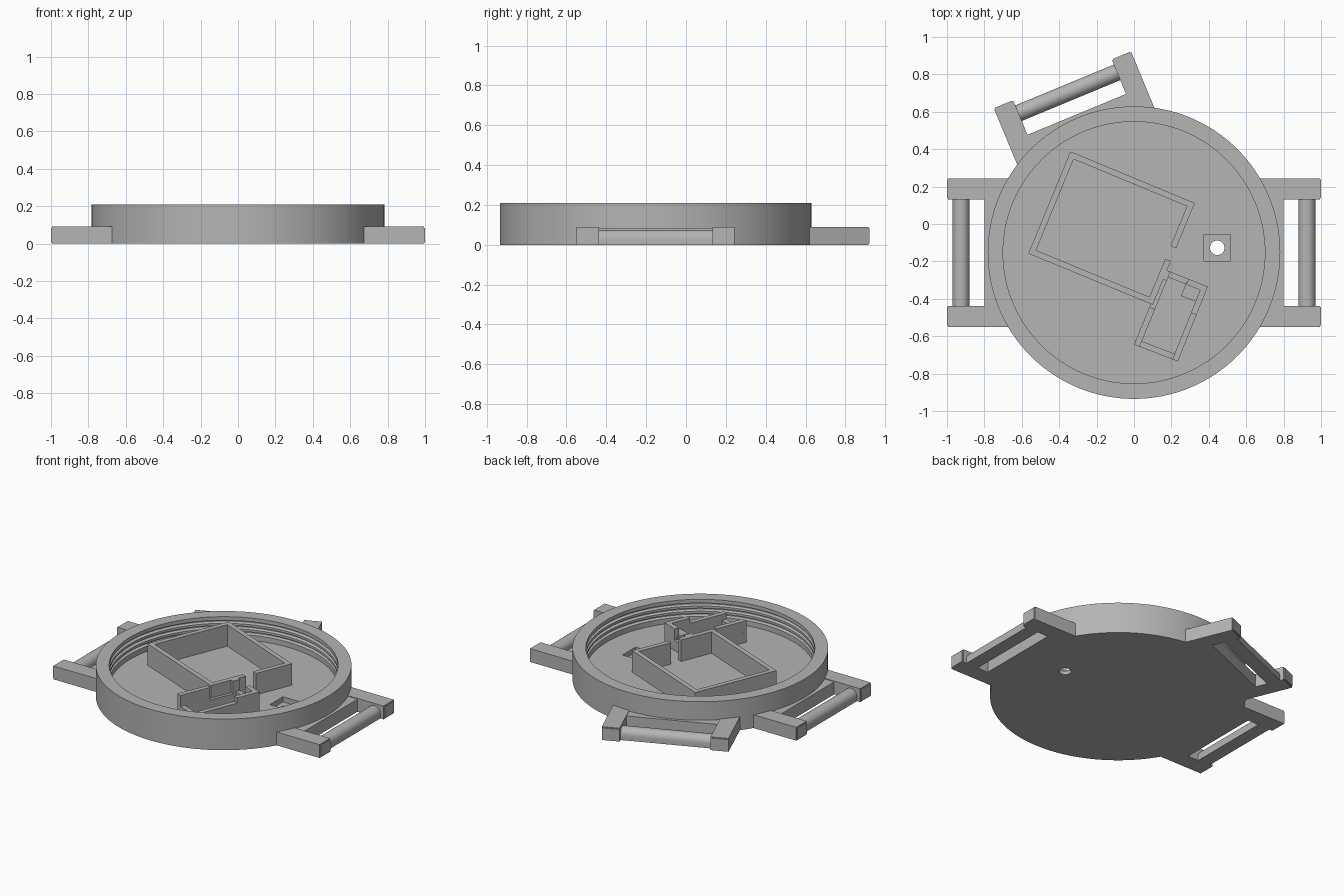
import bpy, bmesh, math
from mathutils import Vector, Matrix

if "Cube" in bpy.data.objects:
    bpy.data.objects.remove(bpy.data.objects["Cube"])

CENTRE = Vector((0, -0.153, 0))
FLOOR = 0.06
TOP = 0.205

grey = bpy.data.materials.new("plain grey")
grey.use_nodes = True
grey.diffuse_color = (0.46, 0.46, 0.46, 1)
grey.node_tree.nodes["Principled BSDF"].inputs["Base Color"].default_value = (0.46, 0.46, 0.46, 1)


def finish(name, bm, smooth=False):
    bmesh.ops.recalc_face_normals(bm, faces=bm.faces)
    mesh = bpy.data.meshes.new(name)
    bm.to_mesh(mesh)
    bm.free()
    mesh.materials.append(grey)
    obj = bpy.data.objects.new(name, mesh)
    bpy.context.collection.objects.link(obj)
    if smooth:
        bpy.ops.object.select_all(action="DESELECT")
        bpy.context.view_layer.objects.active = obj
        obj.select_set(True)
        bpy.ops.object.shade_smooth_by_angle(angle=math.radians(30))
    return obj


def prism(bm, points, direction):
    """Extrude a closed outline of 3D points along a direction."""
    face = bm.faces.new([bm.verts.new(p) for p in points])
    result = bmesh.ops.extrude_face_region(bm, geom=[face], use_keep_orig=True)
    verts = [v for v in result["geom"] if isinstance(v, bmesh.types.BMVert)]
    bmesh.ops.translate(bm, vec=direction, verts=verts)


def block(bm, x0, x1, y0, y1, z0, z1):
    prism(bm, [(x0, y0, z0), (x1, y0, z0), (x1, y1, z0), (x0, y1, z0)], (0, 0, z1 - z0))


def wall(name, start, end, f0=0, f1=1, z1=TOP, z0=FLOOR - 0.01, thick=0.032):
    """Thin upright wall; its thickness lies to the left of start-to-end."""
    a, b = Vector(start), Vector(end)
    p, q = a.lerp(b, f0), a.lerp(b, f1)
    d = (b - a).normalized()
    n = Vector((-d.y, d.x)) * thick
    bm = bmesh.new()
    prism(bm, [(v.x, v.y, z0) for v in (p, q, q + n, p + n)], (0, 0, z1 - z0))
    return finish(name, bm)


# Round tray with thread grooves inside the rim
profile = [(0, 0), (0.782, 0), (0.782, 0.21), (0.70, 0.21)]
for z in (0.185, 0.15, 0.115):
    profile += [(0.70, z), (0.72, z - 0.006), (0.72, z - 0.014), (0.70, z - 0.02)]
profile += [(0.70, FLOOR), (0, FLOOR)]
bm = bmesh.new()
verts = [bm.verts.new((r, 0, z)) for r, z in profile]
edges = [bm.edges.new(pair) for pair in zip(verts, verts[1:])]
bmesh.ops.spin(bm, geom=verts + edges, axis=(0, 0, 1), cent=(0, 0, 0),
               angle=math.tau, steps=128, use_duplicate=False)
bmesh.ops.remove_doubles(bm, verts=bm.verts, dist=0.0001)
bmesh.ops.translate(bm, vec=CENTRE, verts=bm.verts)
tray = finish("round_tray", bm, smooth=True)

# Square pocket and through hole in the floor
bm = bmesh.new()
block(bm, 0.375, 0.515, -0.197, -0.057, 0.025, 0.12)
pocket = finish("pocket_cutter", bm)
bm = bmesh.new()
bmesh.ops.create_cone(bm, cap_ends=True, segments=32, radius1=0.039, radius2=0.039, depth=0.3,
                      matrix=Matrix.Translation((0.445, -0.127, 0)))
hole = finish("hole_cutter", bm)
for cutter in (pocket, hole):
    cutter.hide_render = True
    cutter.hide_set(True)
    mod = tray.modifiers.new(cutter.name, "BOOLEAN")
    mod.operation = "DIFFERENCE"
    mod.solver = "EXACT"
    mod.object = cutter

# Three strap handles, each a pair of arms, a web and a rounded bar
for label, angle in (("left", 0), ("right", 180), ("back", 112.5)):
    turn = Matrix.Translation(CENTRE) @ Matrix.Rotation(math.radians(angle), 4, "Z")
    bm = bmesh.new()
    for side in (-1, 1):
        y0, y1 = sorted((side * 0.285, side * 0.397))
        block(bm, 0.645, 1.0, y0, y1, 0, 0.09)
    bmesh.ops.bevel(bm, geom=[e for e in bm.edges if all(v.co.x > 0.9 or v.co.z > 0.05 for v in e.verts)
                              and e.calc_length() < 0.2],
                    offset=0.006, segments=2, affect="EDGES")
    bm.transform(turn)
    finish(label + "_handle_arms", bm)

    bm = bmesh.new()
    block(bm, 0.712, 0.80, -0.29, 0.29, 0, 0.085)
    bm.transform(turn)
    finish(label + "_handle_web", bm)

    bm = bmesh.new()
    arc = [math.pi * i / 12 for i in range(13)]
    outline = [(0.88, -0.29, 0), (0.97, -0.29, 0)]
    outline += [(0.925 + 0.045 * math.cos(t), -0.29, 0.03 + 0.045 * math.sin(t)) for t in arc]
    prism(bm, outline, (0, 0.58, 0))
    bm.transform(turn)
    finish(label + "_handle_bar", bm, smooth=True)

# Large compartment, with a gap in its right wall
D, C, B, A = (-0.565, -0.158), (0.1, -0.432), (0.325, 0.112), (-0.34, 0.388)
wall("large_box_front_wall", D, C)
wall("large_box_right_wall_front", C, B, 0, 0.43)
wall("large_box_right_wall_back", C, B, 0.555, 1)
wall("large_box_back_wall", B, A)
wall("large_box_left_wall", A, D)

# Small compartment, with an opening in its left wall and a lower right wall
P, Q, R, S = (0.0, -0.645), (0.235, -0.735), (0.395, -0.335), (0.165, -0.243)
wall("small_box_front_wall", P, Q, z1=0.13)
wall("small_box_right_wall", Q, R, 0, 0.62, z1=0.17)
wall("small_box_right_post", Q, R, 0.62, 1)
wall("small_box_back_wall", R, S, 0, 0.45)
wall("small_box_back_wall_low", R, S, 0.45, 1, z1=0.13)
wall("small_box_left_wall", S, P, 0.5, 1)
wall("small_box_left_sill", S, P, 0.12, 0.5, z1=0.12)
wall("small_box_left_post", S, P, 0, 0.12)
wall("small_box_corner_block", (0.36, -0.34), (0.28, -0.31), z1=0.15, thick=0.08)
